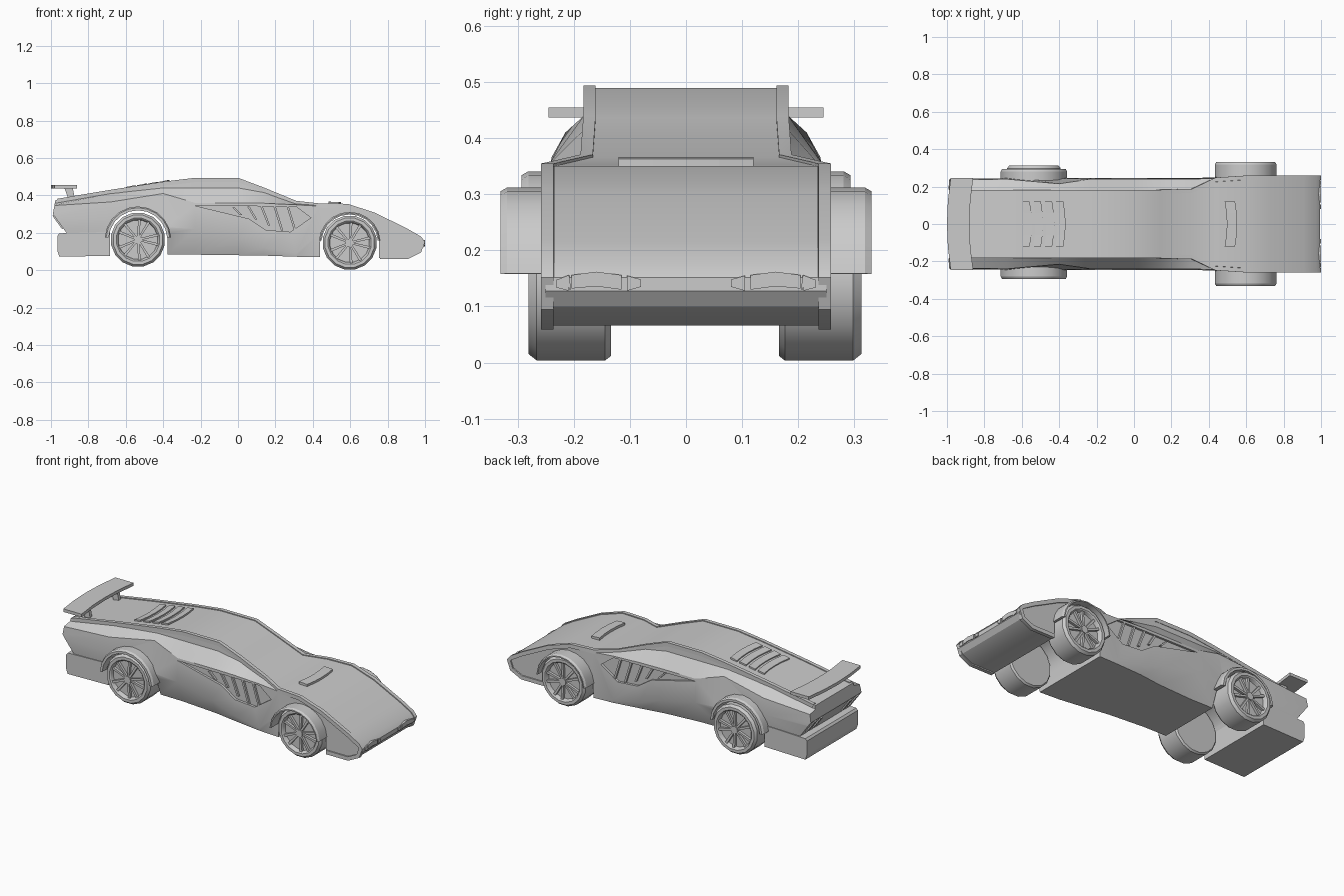
import bpy, bmesh
from math import sin, cos, pi, radians, hypot

if "Cube" in bpy.data.objects:
    bpy.data.objects.remove(bpy.data.objects["Cube"])


def finish(name, bm, angle=28):
    bmesh.ops.recalc_face_normals(bm, faces=bm.faces)
    me = bpy.data.meshes.new(name)
    bm.to_mesh(me)
    bm.free()
    ob = bpy.data.objects.new(name, me)
    bpy.context.collection.objects.link(ob)
    bpy.ops.object.select_all(action='DESELECT')
    ob.select_set(True)
    bpy.context.view_layer.objects.active = ob
    if angle:
        bpy.ops.object.shade_smooth_by_angle(angle=radians(angle))
    return ob


def skin(bm, rings, closed=False):
    """Join equal rings of points; cap the ends unless closed."""
    vs = [[bm.verts.new(p) for p in r] for r in rings]
    n = len(vs[0])
    for a, b in zip(vs, vs[1:] + vs[:1] if closed else vs[1:]):
        for i in range(n):
            bm.faces.new((a[i], a[(i + 1) % n], b[(i + 1) % n], b[i]))
    if not closed:
        bm.faces.new(vs[0])
        bm.faces.new(vs[-1])


def prism(bm, pts, a, b, axis='y', mirror=True):
    for s in ((1, -1) if mirror else (1,)):
        if axis == 'y':
            skin(bm, [[(u, s * d, v) for u, v in pts] for d in (a, b)])
        else:
            skin(bm, [[(d, s * u, v) for u, v in pts] for d in (a, b)])


def chevron(bm, x0, x1, half, sweep, z0, z1, slope=0):
    """Flat bar across the car, its middle swept along x."""
    rings = []
    for k in (-1, -0.5, 0, 0.5, 1):
        dx = sweep * (1 - k * k)
        rise = slope * (x1 - x0)
        rings.append([(x0 + dx, k * half, z0), (x1 + dx, k * half, z0 + rise),
                      (x1 + dx, k * half, z1 + rise), (x0 + dx, k * half, z1)])
    skin(bm, rings)


# Body sections: x, top z, top w, drop z, shoulder w/z, side w/z, bottom w/z
S = [(-.995, .372, .18, .355, .235, .345, .24, .28, .235, .2),
     (-.68, .425, .18, .41, .24, .365, .245, .27, .235, .2),
     (-.40, .468, .18, .44, .215, .41, .245, .23, .19, .085),
     (-.23, .489, .18, .44, .24, .36, .245, .22, .19, .083),
     (0, .489, .18, .44, .24, .36, .245, .17, .205, .08),
     (.14, .436, .18, .415, .24, .358, .245, .12, .225, .078),
     (.31, .366, .185, .355, .24, .35, .245, .09, .24, .072),
     (.436, .352, .225, .348, .245, .342, .25, .2, .245, .07),
     (.585, .350, .235, .345, .25, .338, .25, .2, .245, .067),
     (.73, .303, .235, .297, .25, .29, .25, .15, .25, .066),
     (.906, .216, .235, .21, .25, .203, .25, .13, .25, .066),
     (.975, .176, .235, .172, .25, .167, .25, .135, .25, .1),
     (.995, .152, .235, .15, .25, .147, .25, .14, .25, .128)]
bm = bmesh.new()
rings = []
for x, zt, w1, zd, ws, zs, wm, zm, wb, zb in S:
    half = [(w1, zt), (w1 + .002, zd), (ws, zs), (wm, zm), (wb, zb)]
    rings.append([(x, y, z) for y, z in half] + [(x, -y, z) for y, z in half[::-1]])
skin(bm, rings)
body = finish("body", bm, 0)

# Cutter: wheel arches, sloped tail and side intakes
WHEELS = {"front": (.597, .147), "rear": (-.535, .163)}
VENT = [(-.23, .345), (.06, .275), (.15, .215), (.28, .205), (.39, .28), (.31, .34)]
bm = bmesh.new()
for cx, cz in WHEELS.values():
    arc = [(cx + .158 * cos(i * pi / 14), cz + .158 * sin(i * pi / 14)) for i in range(15)]
    prism(bm, arc + [(cx - .158, -.1), (cx + .158, -.1)], -.4, .4, mirror=False)
prism(bm, [(-.968, .42), (-.99, .30), (-.91, .19), (-1.1, .19), (-1.1, .42)], -.4, .4, mirror=False)
prism(bm, VENT, .228, .3)
cutter = finish("cutter", bm, 0)
cutter.hide_render = True
mod = body.modifiers.new("cut", 'BOOLEAN')
mod.operation, mod.object, mod.solver = 'DIFFERENCE', cutter, 'EXACT'
bpy.ops.object.select_all(action='DESELECT')
body.select_set(True)
bpy.context.view_layer.objects.active = body
bpy.ops.object.modifier_apply(modifier="cut")
bpy.data.objects.remove(cutter)
bpy.ops.object.shade_smooth_by_angle(angle=radians(28))

# Raised rails along the top edges, wrapping under the nose
path = [(s[0] if s[0] > -.9 else -.965, s[1], s[2] + (.023 if s[0] > .4 else .003)) for s in S]
path[0] = (-.965, .377, .183)
path += [(.975, .098, .258), (.906, .064, .258), (.76, .064, .258)]
bm = bmesh.new()
for s in (1, -1):
    rings = []
    for i, (x, z, w) in enumerate(path):
        a, b = path[max(i - 1, 0)], path[min(i + 1, len(path) - 1)]
        tx, tz = b[0] - a[0], b[1] - a[1]
        l = hypot(tx, tz)
        nx, nz = -tz / l, tx / l
        rings.append([(x + nx * d, s * y, z + nz * d)
                      for d, y in ((-.018, w - .022), (-.018, w), (.005, w), (.005, w - .022))])
    skin(bm, rings)
finish("edge_rails", bm)

# Side intake slats
bm = bmesh.new()
for x, zl, zh in ((-.03, .295, .335), (.05, .272, .34), (.12, .238, .34), (.19, .212, .34), (.26, .21, .34)):
    prism(bm, [(x, zh), (x + .012, zh), (x + .052, zl), (x + .04, zl)], .222, .24)
finish("intake_slats", bm, 0)

# Rear bumper
bm = bmesh.new()
prism(bm, [(-.955, .072), (-.965, .1), (-.965, .185), (-.955, .197), (-.685, .205), (-.685, .077)],
      -.24, .24, mirror=False)
finish("rear_bumper", bm, 0)

# Wheel arch flares
for name, r0, r1, w in (("front", .151, .165, .331), ("rear", .157, .178, .293)):
    cx, cz = WHEELS[name]
    bm = bmesh.new()
    for s in (1, -1):
        rings = []
        for i in range(11):
            a = radians(4 + 172 * i / 10)
            rings.append([(cx + r * cos(a), s * y, cz + r * sin(a))
                          for r, y in ((r0, .22), (r1, .22), (r1, w - .012), (r1 - .007, w), (r0, w))])
        skin(bm, rings)
    finish(name + "_flares", bm)

# Wheels: turned tyre and rim, ten spokes, hub
N = 16
PROFILE = [(0, .138), (.01, .146), (.132, .146), (.147, .134), (.147, .117), (.143, .112), (.124, .106)]
for name, (cx, cz) in WHEELS.items():
    for s, side in ((1, "left"), (-1, "right")):
        def at(t, r, a):
            return (cx + r * cos(a), s * (.15 + t) + .016, cz + r * sin(a))
        bm = bmesh.new()
        skin(bm, [[at(t, r, 2 * pi * (i + .5) / N) for i in range(N)] for t, r in PROFILE])
        skin(bm, [[at(t, .022, 2 * pi * i / 10) for i in range(10)] for t in (.12, .145)])
        for k in range(10):
            a = 2 * pi * (k + (.12 if k % 2 else -.12)) / 10 + pi / 2
            skin(bm, [[at(t, .018, a - .3), at(t, .018, a + .3), at(t, .112, a + .065), at(t, .112, a - .065)]
                      for t in (.12, .139)])
        finish(f"{name}_{side}_wheel", bm)

# Engine cover louvres
bm = bmesh.new()
for x in (-.60, -.54, -.48, -.42):
    z = .468 + (x + .4) * .155
    chevron(bm, x, x + .042, .12, .012, z - .012, z + .008, .2)
finish("engine_louvres", bm, 0)

# Hood vent
bm = bmesh.new()
chevron(bm, .485, .54, .12, .012, .34, .366, -.05)
finish("hood_vent", bm, 0)

# Rear wing and posts
bm = bmesh.new()
chevron(bm, -.98, -.86, .245, -.02, .437, .455)
finish("rear_wing", bm)
bm = bmesh.new()
prism(bm, [(-.93, .445), (-.885, .445), (-.87, .375), (-.905, .375)], .125, .145)
finish("wing_posts", bm, 0)

# Headlights in three pieces per side
bm = bmesh.new()
prism(bm, [(.208, .13), (.214, .152), (.208, .155), (.205, .13)], .96, 1.0, 'x')
prism(bm, [(.115, .13), (.16, .136), (.204, .132), (.204, .156), (.16, .162), (.115, .156)], .96, 1.0, 'x')
prism(bm, [(.08, .135), (.105, .128), (.105, .155), (.08, .148)], .96, 1.0, 'x')
prism(bm, [(.209, .128), (.232, .134), (.232, .147), (.209, .156)], .96, 1.0, 'x')
finish("headlights", bm, 0)

# Slanted tail lights
bm = bmesh.new()
for y in (.125, .185):
    prism(bm, [(-.993, .292), (-.94, .219), (-.92, .23), (-.97, .305)], y, y + .022)
finish("tail_lights", bm, 0)
